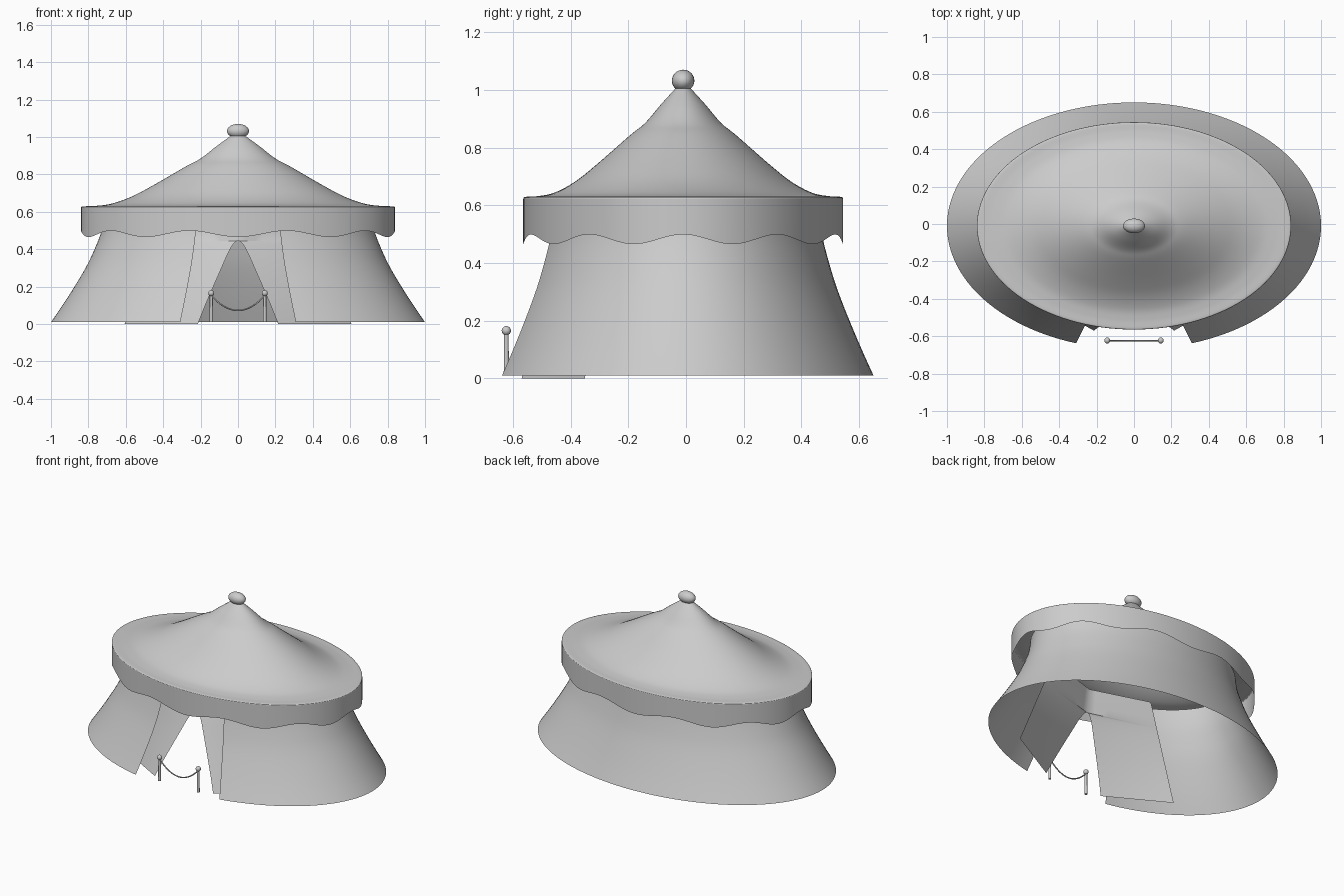
import bpy, bmesh, math

if "Cube" in bpy.data.objects:
    bpy.data.objects.remove(bpy.data.objects["Cube"])

CY, RATIO, SEGS = -0.01, 0.66, 120   # oval centre, depth/width, segments per turn


def smooth_profile(pts, n=6):
    """Catmull-Rom through (r, z) points."""
    out = []
    for i in range(len(pts) - 1):
        p = [pts[max(i - 1, 0)], pts[i], pts[i + 1], pts[min(i + 2, len(pts) - 1)]]
        for k in range(n):
            t = k / n
            out.append(tuple(0.5 * (2 * b + (c - a) * t + (2 * a - 5 * b + 4 * c - d) * t * t
                                    + (3 * b - a - 3 * c + d) * t ** 3) for a, b, c, d in zip(*p)))
    return out + [pts[-1]]


def grid_object(name, rows, closed=False):
    """Sheet through rows of points."""
    bm = bmesh.new()
    vs = [[bm.verts.new(p) for p in row] for row in rows]
    n = len(rows[0])
    for a, b in zip(vs, vs[1:]):
        for j in range(n if closed else n - 1):
            k = (j + 1) % n
            bm.faces.new((a[j], a[k], b[k], b[j]))
    return finish(name, bm)


def finish(name, bm):
    bmesh.ops.recalc_face_normals(bm, faces=bm.faces)
    me = bpy.data.meshes.new(name)
    bm.to_mesh(me)
    bm.free()
    ob = bpy.data.objects.new(name, me)
    bpy.context.collection.objects.link(ob)
    bpy.context.view_layer.objects.active = ob
    ob.select_set(True)
    bpy.ops.object.shade_smooth_by_angle(angle=math.radians(40))
    ob.select_set(False)
    return ob


def oval(r, z, a):
    """Point on the oval; angle 0 faces the front."""
    return (r * math.sin(a), CY - RATIO * r * math.cos(a), z)


def ball(name, loc, radii):
    bm = bmesh.new()
    bmesh.ops.create_uvsphere(bm, u_segments=24, v_segments=16, radius=1)
    bmesh.ops.scale(bm, vec=radii, verts=bm.verts)
    bmesh.ops.translate(bm, vec=loc, verts=bm.verts)
    return finish(name, bm)


full = [2 * math.pi * i / SEGS for i in range(SEGS)]

# Roof: swept canopy
roof = smooth_profile([(0.03, 1.012), (0.05, 0.998), (0.12, 0.947), (0.2, 0.885), (0.28, 0.842),
                       (0.455, 0.741), (0.57, 0.681), (0.675, 0.644), (0.76, 0.632), (0.83, 0.629),
                       (0.84, 0.622)])
grid_object("roof", [[oval(r, z, a) for a in full] for r, z in roof], True)

# Valance: ten scallops hanging from the eave
def scallop(a):
    return 0.482 - 0.017 * math.cos(10 * a)

grid_object("valance", [[oval(0.84, 0.622 + (scallop(a) - 0.622) * t, a) for a in full]
                        for t in (0, 0.5, 1)], True)

# Wall: flared skirt with a 36 degree gap at the front
wall = smooth_profile([(1.0, 0.01), (0.935, 0.105), (0.868, 0.21), (0.815, 0.3), (0.778, 0.375),
                       (0.737, 0.475), (0.718, 0.55), (0.71, 0.61)], 4)
gap = math.radians(18)
arc = [gap + (2 * math.pi - 2 * gap) * i / 108 for i in range(109)]
grid_object("wall", [[oval(r, z, a) for a in arc] for r, z in wall])

# Entrance curtain: inner panels with a bell-shaped opening, mirrored
opening = smooth_profile([(0.215, 0.0), (0.175, 0.1), (0.132, 0.2), (0.088, 0.3), (0.055, 0.375),
                          (0.032, 0.418), (0.014, 0.44), (0.0, 0.445)], 4)
opening += [(0.0, 0.5), (0.0, 0.55), (0.0, 0.6)]
rows = []
for x, z in opening:
    t = z / 0.6
    y = -0.57 + 0.13 * min(z / 0.445, 1) + 0.02 * max(0, (z - 0.445) / 0.155)
    xo, yo = 0.607 - 0.222 * t, -0.35 + 0.05 * t
    rows.append([(x + (xo - x) * u / 10, y + (yo - y) * u / 10, z) for u in range(11)])
curtain = grid_object("entrance_curtain", rows)
m = curtain.modifiers.new("Mirror", 'MIRROR')
m.use_clip = True

# Finial ball on the peak
ball("finial", (0, CY, 1.032), (0.059, 0.039, 0.038))

# Barrier posts with round tops
PX, PY = 0.143, -0.623
for side, s in (("left", -1), ("right", 1)):
    bm = bmesh.new()
    bmesh.ops.create_cone(bm, cap_ends=True, segments=16, radius1=0.009, radius2=0.008, depth=0.15)
    bmesh.ops.translate(bm, vec=(s * PX, PY, 0.085), verts=bm.verts)
    finish(side + "_barrier_post", bm)
    ball(side + "_barrier_knob", (s * PX, PY, 0.165), (0.016, 0.016, 0.016))

# Barrier rope sagging between the posts
cu = bpy.data.curves.new("barrier_rope", 'CURVE')
cu.dimensions = '3D'
cu.bevel_depth = 0.004
cu.bevel_resolution = 2
sp = cu.splines.new('POLY')
sp.points.add(24)
for i, p in enumerate(sp.points):
    u = i / 12 - 1
    p.co = (PX * u, PY, 0.073 + 0.08 * u * u, 1)
bpy.context.collection.objects.link(bpy.data.objects.new("barrier_rope", cu))
